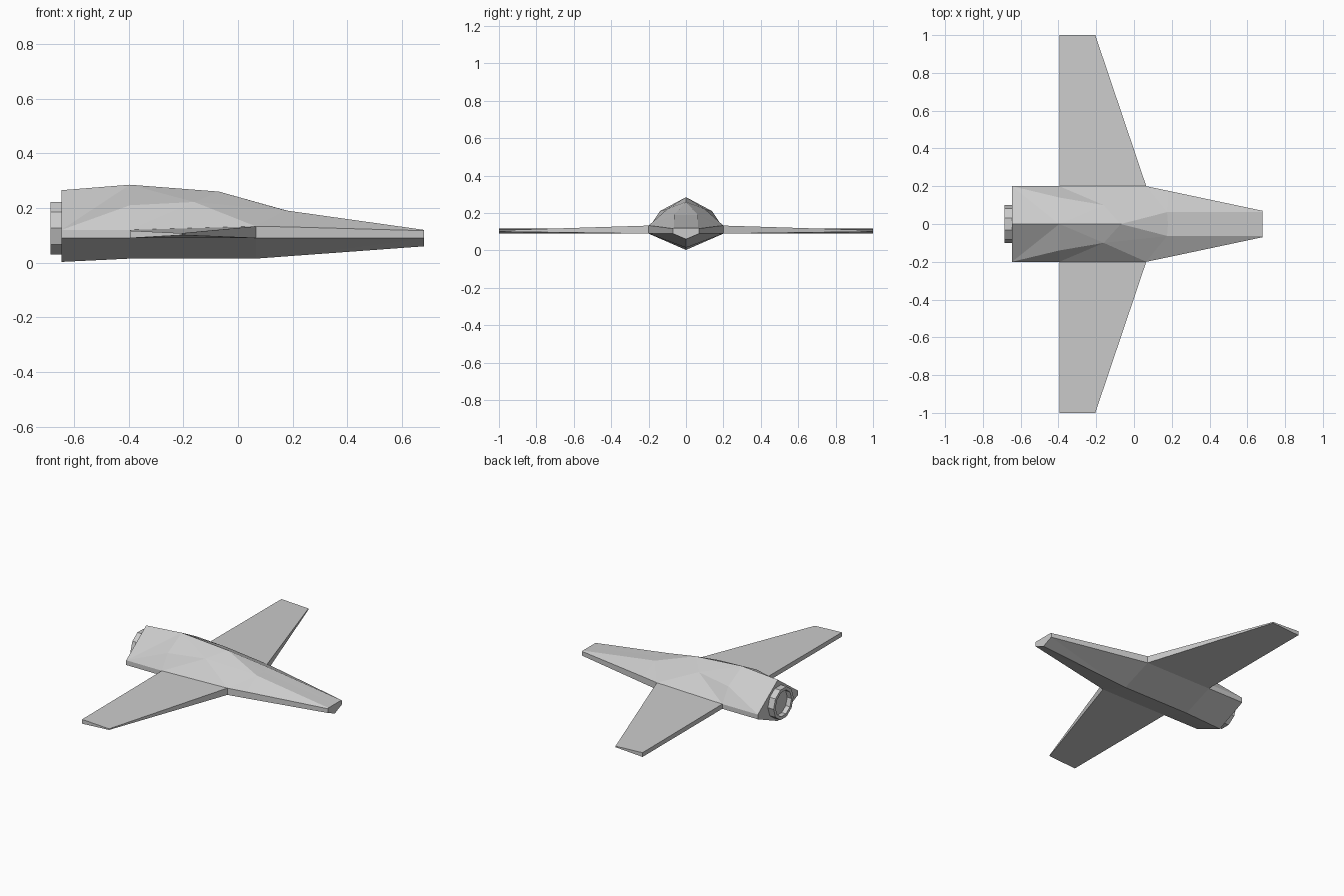
import bpy, bmesh
from math import cos, sin, pi

if "Cube" in bpy.data.objects:
    bpy.data.objects.remove(bpy.data.objects["Cube"])


def finish(bm, name, mirror=False):
    bmesh.ops.remove_doubles(bm, verts=bm.verts[:], dist=0.0005)
    bmesh.ops.dissolve_degenerate(bm, edges=bm.edges[:], dist=0.0005)
    bmesh.ops.recalc_face_normals(bm, faces=bm.faces[:])
    me = bpy.data.meshes.new(name)
    bm.to_mesh(me)
    bm.free()
    ob = bpy.data.objects.new(name, me)
    bpy.context.collection.objects.link(ob)
    if mirror:
        mod = ob.modifiers.new("Mirror", 'MIRROR')
        mod.use_axis = (False, True, False)
        mod.merge_threshold = 0.0005
    return ob


# Fuselage half: stations from tail to nose; ridge, shoulder, upper side, lower side, keel
stations = [
    [(-.645, 0, .265), (-.645, .2, .12), (-.645, .2, .12), (-.645, .2, .09), (-.645, 0, .003)],
    [(-.395, 0, .285), (-.395, .14, .21), (-.395, .2, .12), (-.395, .2, .09), (-.395, 0, .015)],
    [(-.07, 0, .26), (-.16, .1, .222), (.065, .2, .133), (.065, .2, .09), (.065, 0, .015)],
    [(.18, 0, .19), (.175, .063, .191), (.18, .176, .131), (.18, .176, .09), (.18, 0, .0235)],
    [(.68, 0, .12), (.68, .064, .12), (.68, .07, .117), (.68, .07, .09), (.68, 0, .06)],
]
# diagonal per quad: 1 = near upper to far lower, 0 = near lower to far upper
diagonals = ["0000", "1000", "1000", "0000"]
bm = bmesh.new()
rows = [[bm.verts.new(p) for p in s] for s in stations]
for a, b, flips in zip(rows, rows[1:], diagonals):
    for i, f in enumerate(flips):
        if f == "1":
            tris = [(a[i], a[i + 1], b[i + 1]), (a[i], b[i + 1], b[i])]
        else:
            tris = [(a[i], a[i + 1], b[i]), (a[i + 1], b[i + 1], b[i])]
        for t in tris:
            bm.faces.new(t)
bm.faces.new([rows[0][i] for i in (0, 1, 3, 4)])
bm.faces.new(rows[-1])
finish(bm, "fuselage", True)

# Wings: root loop joined to tip loop, thinning to the leading edge at the tip
bm = bmesh.new()
root = [bm.verts.new(p) for p in
        [(-.395, .2, .12), (.065, .2, .133), (.065, .2, .09), (-.395, .2, .09)]]
tip = [bm.verts.new(p) for p in
       [(-.395, 1, .117), (-.205, 1, .108), (-.205, 1, .101), (-.395, 1, .09)]]
for i in range(4):
    j = (i + 1) % 4
    bm.faces.new((root[i], root[j], tip[j], tip[i]))
bm.faces.new(tip)
finish(bm, "wings", True)

# Engine nozzle: ten-sided ring with a recessed floor
bm = bmesh.new()
loops = []
for x, r in [(-.645, .1), (-.685, .1), (-.685, .08), (-.655, .08)]:
    loops.append([bm.verts.new((x, r * cos(k * pi / 5), .126 + r * sin(k * pi / 5)))
                  for k in range(10)])
for a, b in zip(loops, loops[1:]):
    for k in range(10):
        j = (k + 1) % 10
        bm.faces.new((a[k], a[j], b[j], b[k]))
bm.faces.new(loops[-1])
bm.faces.new(loops[0])
finish(bm, "engine_nozzle")
